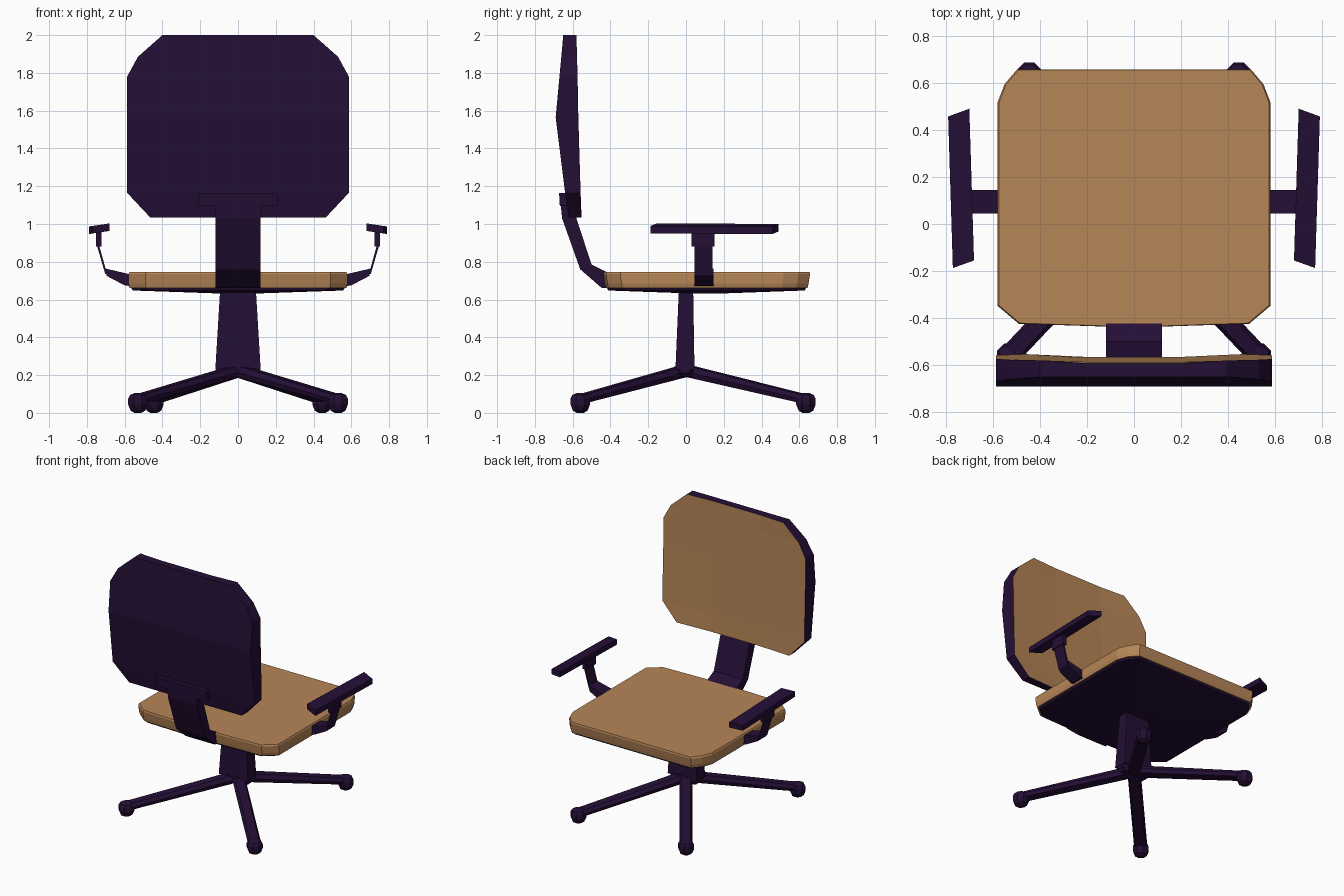
import bpy, bmesh, math
from mathutils import Vector

cube = bpy.data.objects.get("Cube")
if cube:
    bpy.data.objects.remove(cube)


def material(name, rgb):
    m = bpy.data.materials.new(name)
    m.use_nodes = True
    m.diffuse_color = (*rgb, 1)
    bsdf = m.node_tree.nodes["Principled BSDF"]
    bsdf.inputs["Base Color"].default_value = (*rgb, 1)
    bsdf.inputs["Roughness"].default_value = 0.8
    return m


DARK = material("dark purple", (0.018, 0.0045, 0.036))
TAN = material("tan", (0.47, 0.238, 0.096))


def loft(name, rings, mats, tan_sides=()):
    """Skin a stack of equal-length rings and cap both ends."""
    bm = bmesh.new()
    rows = [[bm.verts.new(p) for p in ring] for ring in rings]
    n = len(rows[0])
    for a, b in zip(rows, rows[1:]):
        for j in range(n):
            k = (j + 1) % n
            face = bm.faces.new((a[j], a[k], b[k], b[j]))
            if j in tan_sides:
                face.material_index = 1
    bm.faces.new(rows[0][::-1])
    bm.faces.new(rows[-1])
    bmesh.ops.recalc_face_normals(bm, faces=bm.faces)
    mesh = bpy.data.meshes.new(name)
    bm.to_mesh(mesh)
    bm.free()
    for m in mats:
        mesh.materials.append(m)
    obj = bpy.data.objects.new(name, mesh)
    bpy.context.collection.objects.link(obj)
    return obj


def rect(hx, y0, y1, z):
    return [(-hx, y0, z), (hx, y0, z), (hx, y1, z), (-hx, y1, z)]


# Seat cushion and tray: one half outline, mirrored
half = [(0, -0.44), (0.49, -0.424), (0.58, -0.348), (0.58, 0.517),
        (0.55, 0.595), (0.497, 0.657)]
outline = half + [(-x, y) for x, y in reversed(half) if x > 0]


def seat_ring(z, sx, sy):
    return [(x * sx, 0.11 + (y - 0.11) * sy, z) for x, y in outline]


loft("seat_cushion", [seat_ring(0.66, 0.99, 0.975), seat_ring(0.685, 1, 0.985),
                      seat_ring(0.735, 1, 1), seat_ring(0.746, 0.99, 0.995)], [TAN])
loft("seat_tray", [seat_ring(0.632, 0.17, 0.14), seat_ring(0.648, 0.96, 0.95),
                   seat_ring(0.661, 0.975, 0.96)], [DARK])

# Backrest: tan front skin, dark shell with a bulged rear
rows = [(1.035, 0.465, -0.553, -0.62), (1.165, 0.587, -0.558, -0.64),
        (1.565, 0.587, -0.57, -0.69), (1.78, 0.587, -0.574, -0.67),
        (1.885, 0.53, -0.577, -0.66), (2.0, 0.40, -0.58, -0.65)]
loft("backrest", [[(-w, f, z), (-0.2, f - 0.012, z), (0.2, f - 0.012, z),
                   (w, f, z), (w, b, z), (-w, b, z)] for z, w, f, b in rows],
     [DARK, TAN], tan_sides=(0, 1, 2))

# Back support: bent bar and mounting plate
bar = [(-0.40, 0.735), (-0.43, 0.75), (-0.50, 0.785), (-0.58, 1.03), (-0.58, 1.12),
       (-0.665, 1.12), (-0.656, 1.03), (-0.56, 0.76), (-0.445, 0.66), (-0.40, 0.66)]
loft("back_support", [[(x, y, z) for y, z in bar] for x in (-0.12, 0.12)], [DARK])
loft("back_mount", [rect(0.21, -0.668, -0.58, 1.095),
                    rect(0.21, -0.672, -0.58, 1.165)], [DARK])

# Armrests, built on the left and mirrored
bracket = [(0.56, 0.67), (0.60, 0.675), (0.695, 0.725), (0.705, 0.765), (0.577, 0.735), (0.56, 0.73)]
strip = [(0.693, 0.735), (0.703, 0.735), (0.748, 0.89), (0.736, 0.89)]
post = [(0.722, 0.88), (0.752, 0.88), (0.752, 0.965), (0.722, 0.965)]
pad = [(0.70, 0.49), (0.79, 0.457), (0.77, -0.187), (0.68, -0.155)]
for side, s in (("left", 1), ("right", -1)):
    for part, prof, y0, y1 in (("bracket", bracket, 0.045, 0.145),
                               ("strip", strip, 0.045, 0.14),
                               ("post", post, 0.03, 0.15)):
        loft(f"arm_{part}_{side}", [[(s * x, y, z) for x, z in prof] for y in (y0, y1)], [DARK])
    loft(f"arm_pad_{side}", [[(s * x, y, z - 0.15 * (x - 0.735)) for x, y in pad]
                             for z in (0.955, 0.995)], [DARK])

# Column and hub
loft("column", [rect(0.12, -0.056, 0.045, 0.23), rect(0.095, -0.038, 0.038, 0.645)], [DARK])
octagon = [math.pi / 8 + i * math.pi / 4 for i in range(8)]
loft("hub", [[(r * math.cos(a), 0.5 * r * math.sin(a) - 0.005, z) for a in octagon]
             for r, z in ((0.10, 0.19), (0.125, 0.21), (0.125, 0.245))], [DARK])

# Legs with rounded feet
foot = [(0.02, 0), (0.042, 0.012), (0.056, 0.045), (0.056, 0.075), (0.045, 0.095), (0.02, 0.105)]


def leg_ring(centre, across, bottom, top):
    section = [(-0.035, bottom), (0.035, bottom), (0.045, (bottom + top) / 2),
               (0.03, top), (-0.03, top), (-0.045, (bottom + top) / 2)]
    return [(centre.x + across.x * u, centre.y + across.y * u, z) for u, z in section]


for side, s in (("left", 1), ("right", -1)):
    for end, x, y in (("front", 0.445, 0.635), ("back", 0.53, -0.56)):
        tip = Vector((s * x, y))
        across = Vector((-tip.y, tip.x)).normalized()
        loft(f"leg_{end}_{side}", [leg_ring(tip * 0.03, across, 0.19, 0.25),
                                   leg_ring(tip, across, 0.05, 0.095)], [DARK])
        loft(f"foot_{end}_{side}",
             [[(tip.x + r * math.cos(a), tip.y + r * math.sin(a), z) for a in octagon]
              for r, z in foot], [DARK])
